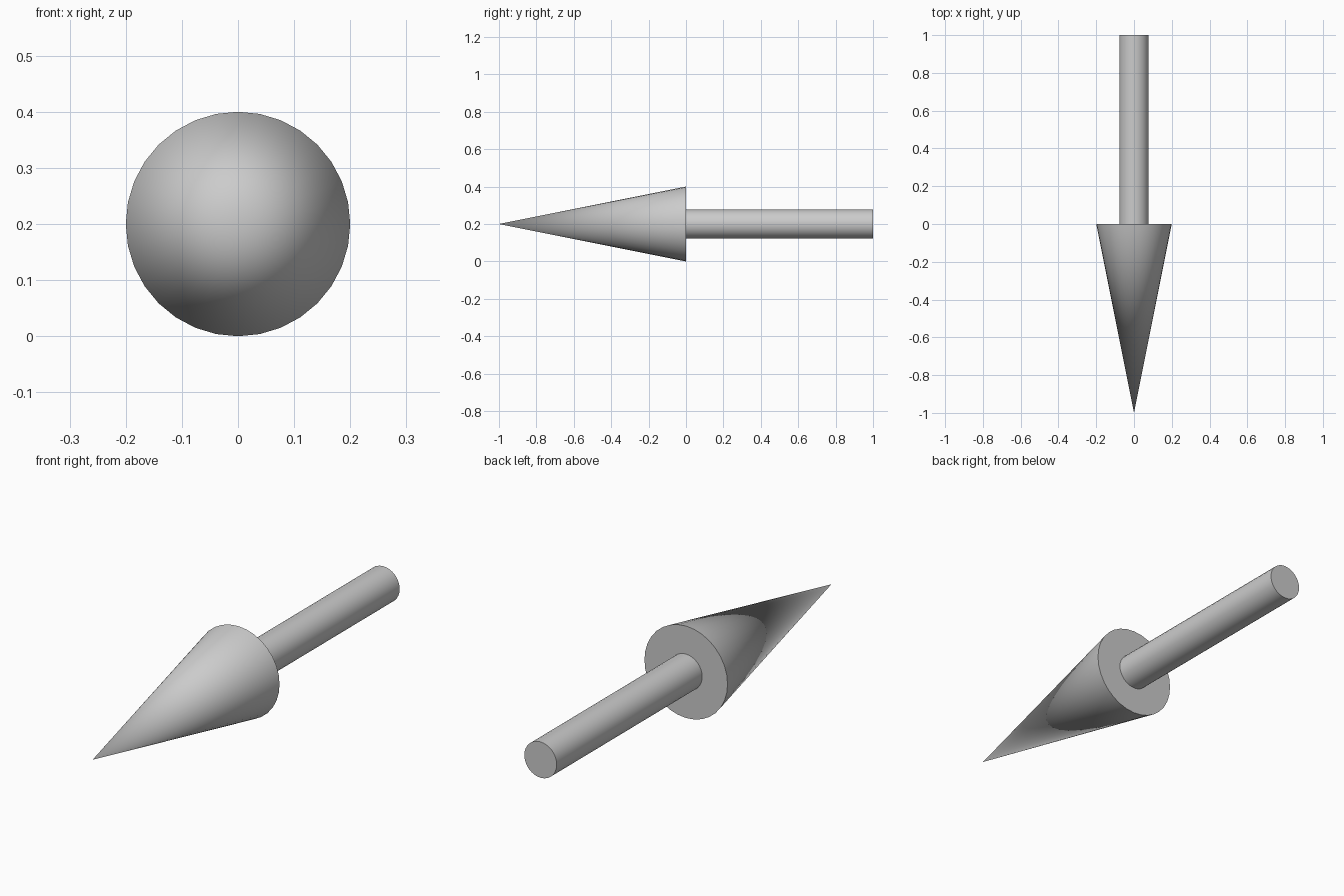
import bpy
from math import radians

if "Cube" in bpy.data.objects:
    bpy.data.objects.remove(bpy.data.objects["Cube"])

SIDES = 32
AXIS_Z = 0.2


def add_round(name, r_back, r_front, y_front, y_back):
    """Round part lying along y, tapering from its back to its front end."""
    bpy.ops.mesh.primitive_cone_add(
        vertices=SIDES, radius1=r_back, radius2=r_front, depth=y_back - y_front,
        location=(0, (y_front + y_back) / 2, AXIS_Z), rotation=(radians(90), 0, 0))
    obj = bpy.context.object
    obj.name = name
    bpy.ops.object.shade_smooth_by_angle(angle=radians(30))
    return obj


# Pointed head, tip towards the front
add_round("arrow_head", 0.2, 0.0, -1.0, 0.0)

# Straight shaft behind the head
add_round("arrow_shaft", 0.078, 0.078, 0.0, 1.0)
